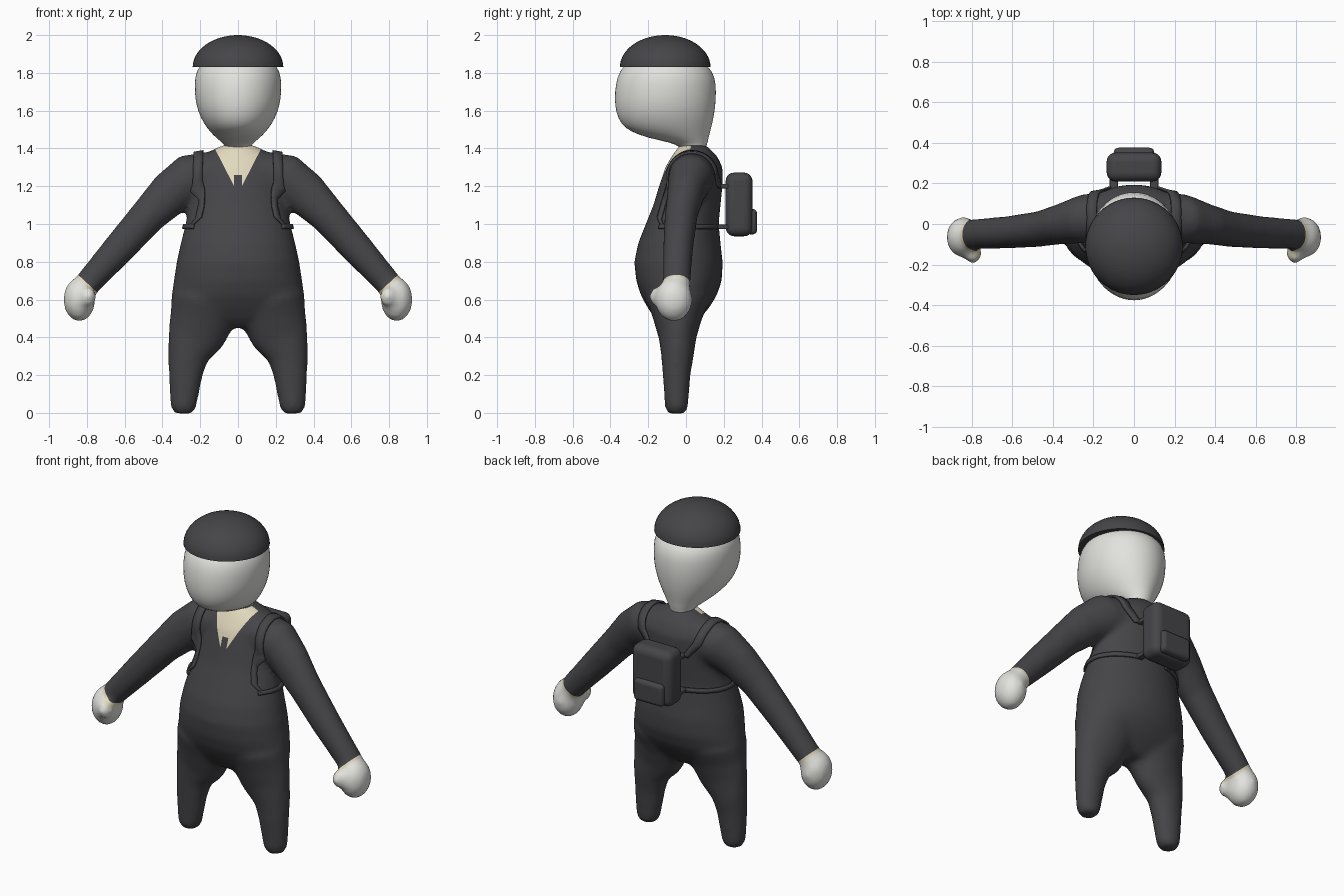
import bpy, bmesh, math
from mathutils import Vector

cube = bpy.data.objects.get("Cube")
if cube:
    bpy.data.objects.remove(cube, do_unlink=True)


def material(name, rgb):
    m = bpy.data.materials.new(name)
    m.use_nodes = True
    m.diffuse_color = (*rgb, 1)
    m.node_tree.nodes["Principled BSDF"].inputs["Base Color"].default_value = (*rgb, 1)
    return m


DARK = material("charcoal cloth", (0.06, 0.059, 0.066))
TAN = material("cream shirt", (0.76, 0.69, 0.51))
PALE = material("pale skin", (0.76, 0.76, 0.73))


def tube(bm, sections, side=1, sides=24):
    """Loft elliptical rings; a section is (x, y, z, half width, half depth)."""
    rings = []
    for i, (x, y, z, a, b) in enumerate(sections):
        before, after = sections[max(i - 1, 0)], sections[min(i + 1, len(sections) - 1)]
        t = Vector((after[0] - before[0], 0, after[2] - before[2])).normalized()
        u = Vector((0, 1, 0)).cross(t)
        ring = []
        for k in range(sides):
            ang = math.tau * k / sides
            p = Vector((x, y, z)) + u * a * math.cos(ang) + Vector((0, b * math.sin(ang), 0))
            ring.append(bm.verts.new((p.x * side, p.y, p.z)))
        rings.append(ring)
    for r, s in zip(rings, rings[1:]):
        for k in range(sides):
            n = (k + 1) % sides
            bm.faces.new((r[k], r[n], s[n], s[k]))
    bm.faces.new(rings[0])
    bm.faces.new(rings[-1])


def ball(bm, centre, radii, side=1):
    made = bmesh.ops.create_uvsphere(bm, u_segments=24, v_segments=16, radius=1)["verts"]
    for v in made:
        v.co = [c + r * p for c, r, p in zip(centre, radii, v.co)]
        v.co.x *= side


def finish(bm, name, mats):
    bmesh.ops.recalc_face_normals(bm, faces=bm.faces[:])
    me = bpy.data.meshes.new(name)
    bm.to_mesh(me)
    bm.free()
    ob = bpy.data.objects.new(name, me)
    bpy.context.collection.objects.link(ob)
    for m in mats:
        me.materials.append(m)
    me.polygons.foreach_set("use_smooth", [True] * len(me.polygons))
    return ob


# Body: torso, legs, arms and hands fused into one soft skin
bm = bmesh.new()
torso = [(.45, .2, -.045, .07), (.5, .33, -.045, .12), (.56, .35, -.04, .165), (.62, .352, -.038, .2),
         (.7, .34, -.037, .227), (.8, .325, -.04, .234), (.9, .303, -.035, .218), (1, .278, -.02, .193),
         (1.1, .258, .005, .178), (1.2, .25, .025, .168), (1.3, .24, .042, .152),
         (1.36, .19, .045, .12), (1.395, .13, .04, .09), (1.42, .075, .035, .07)]
leg = [(.292, -.05, -.004, .045, .045), (.29, -.05, .025, .067, .062), (.285, -.05, .1, .078, .066),
       (.278, -.05, .2, .09, .074), (.265, -.045, .3, .108, .086), (.225, -.045, .4, .152, .1),
       (.19, -.045, .5, .172, .13), (.17, -.04, .6, .185, .17)]
arm = [(.1, .035, 1.27, .12, .13), (.26, .025, 1.24, .13, .12), (.36, .0, 1.16, .118, .1),
       (.47, -.025, 1.05, .098, .088), (.63, -.042, .87, .086, .08), (.8, -.05, .68, .07, .074),
       (.83, -.055, .64, .07, .075)]
tube(bm, [(0, cy, z, rx, ry) for z, rx, cy, ry in torso], sides=48)
for side in (1, -1):
    tube(bm, leg, side)
    tube(bm, arm, side)
    ball(bm, (.84, -.065, .6), (.085, .1, .117), side)
    ball(bm, (.795, -.145, .615), (.045, .05, .055), side)
blank = finish(bm, "body_blank", [DARK])
mod = blank.modifiers.new("fuse", 'REMESH')
mod.mode, mod.voxel_size = 'VOXEL', 0.016
mod = blank.modifiers.new("soften", 'SMOOTH')
mod.factor, mod.iterations = 0.5, 10
bpy.context.view_layer.update()
bm = bmesh.new()
bm.from_object(blank, bpy.context.evaluated_depsgraph_get())
bpy.data.objects.remove(blank, do_unlink=True)


def cut(co, no, test):
    faces = [f for f in bm.faces if test(f.calc_center_median())]
    geom = faces + list({e for f in faces for e in f.edges}) + list({v for f in faces for v in f.verts})
    bmesh.ops.bisect_plane(bm, geom=geom, plane_co=co, plane_no=no)


# Cut clean colour borders: neckline, tie and cuffs
SLOPE, APEX, TIE, CUFF, HAND = 1.95, 1.16, 0.02, 0.042, 0.058


def chest(c):
    return c.y < 0.02 and c.z > 1.1 and abs(c.x) < 0.2


cut((0, 0, 1.26), (0, 0, 1), lambda c: chest(c) and abs(c.x) < 0.06)
for side in (1, -1):
    cut((0, 0, APEX), (-SLOPE * side, 0, 1), chest)
    cut((TIE * side, 0, 0), (1, 0, 0), lambda c: chest(c) and c.z < 1.3)
    along = Vector((.68 * side, 0, -.73))
    for d in (CUFF, HAND):
        cut(along * d, along, lambda c: c.x * side > 0.65)
for f in bm.faces:
    c = f.calc_center_median()
    f.material_index = 0
    if abs(c.x) > 0.65:
        d = .68 * abs(c.x) - .73 * c.z
        f.material_index = 2 if d > HAND else 1 if d > CUFF else 0
    elif chest(c) and c.z > APEX + SLOPE * abs(c.x):
        f.material_index = 0 if abs(c.x) < TIE and c.z < 1.26 else 1
body = finish(bm, "body", [DARK, TAN, PALE])

# Head with neck
bm = bmesh.new()
head = [(1.36, .065, .045, .06), (1.41, .066, .04, .066), (1.432, .085, .015, .1), (1.455, .115, -.04, .16),
        (1.49, .15, -.085, .214), (1.53, .18, -.103, .243), (1.59, .211, -.11, .262), (1.66, .228, -.11, .27),
        (1.74, .232, -.107, .267), (1.81, .224, -.105, .25), (1.87, .18, -.11, .19), (1.9, .1, -.11, .1)]
tube(bm, [(0, cy, z, rx, ry) for z, rx, cy, ry in head], sides=32)
finish(bm, "head", [PALE]).modifiers.new("round", 'SUBSURF').levels = 1

# Domed cap with a flat underside
bm = bmesh.new()
steps = 14
dome = []
for i in range(steps):
    a = math.pi / 2 * i / steps
    r = 0.24 * math.cos(a)
    dome.append((0, -.11, 1.83 + .17 * math.sin(a), r, r))
dome.append((0, -.11, 2.0, .006, .006))
tube(bm, dome, sides=48)
cap = finish(bm, "cap", [DARK])


def rounded_box(name, lo, hi, radius):
    bm = bmesh.new()
    bmesh.ops.create_cube(bm, size=1)
    lo, hi = Vector(lo), Vector(hi)
    for v in bm.verts:
        v.co = [(l + h) / 2 + p * (h - l) for l, h, p in zip(lo, hi, v.co)]
    ob = finish(bm, name, [DARK])
    mod = ob.modifiers.new("rounding", 'BEVEL')
    mod.width, mod.segments = radius, 5
    return ob


# Backpack
pack = rounded_box("backpack", (-.135, .21, .935), (.135, .352, 1.272), .045)
pocket = rounded_box("backpack_pocket", (-.1, .32, .945), (.1, .376, 1.08), .024)


def strap(name, points, width, across):
    """Ribbon along the points, wrapped onto the body."""
    bm = bmesh.new()
    rows = []
    for i, (a, b) in enumerate(zip(points, points[1:])):
        for k in range(6 if i < len(points) - 2 else 7):
            p = Vector(a).lerp(Vector(b), k / 6)
            off = Vector(across(i)) * width / 2
            rows.append([bm.verts.new(p + off * w) for w in (-1, 0, 1)])
    for r, s in zip(rows, rows[1:]):
        for k in (0, 1):
            bm.faces.new((r[k], r[k + 1], s[k + 1], s[k]))
    ob = finish(bm, name, [DARK])
    wrap = ob.modifiers.new("wrap", 'SHRINKWRAP')
    wrap.target, wrap.offset, wrap.wrap_mode = body, 0.008, 'ABOVE_SURFACE'
    thick = ob.modifiers.new("thickness", 'SOLIDIFY')
    thick.thickness, thick.offset = 0.012, 0


# Shoulder straps, waist straps and the short links to the pack
for side, label in ((1, "left"), (-1, "right")):
    over = [(.13, .2, 1.19), (.19, .18, 1.28), (.21, .12, 1.37), (.21, .03, 1.4), (.21, -.06, 1.35),
            (.215, -.12, 1.22), (.215, -.15, 1.1), (.225, -.16, 1.04), (.265, -.13, .99)]
    strap(label + "_shoulder_strap", [(x * side, y, z) for x, y, z in over], .05, lambda i: (1, 0, 0))
    waist = [(.235, -.14, .985), (.27, -.08, .985), (.285, -.02, .985), (.26, .07, .985),
             (.2, .13, .985), (.1, .17, .985)]
    strap(label + "_waist_strap", [(x * side, y, z) for x, y, z in waist], .025, lambda i: (0, 0, 1))
    for z, part in ((1.2, "upper"), (.985, "lower")):
        x = .1 * side
        rounded_box(f"{label}_{part}_strap_link", (x - .02, .15, z - .012), (x + .02, .23, z + .012), .005)

# Keep the crisp edges sharp
bpy.ops.object.select_all(action='DESELECT')
for ob in (cap, pack, pocket):
    ob.select_set(True)
    bpy.context.view_layer.objects.active = ob
bpy.ops.object.shade_smooth_by_angle(angle=math.radians(40))
